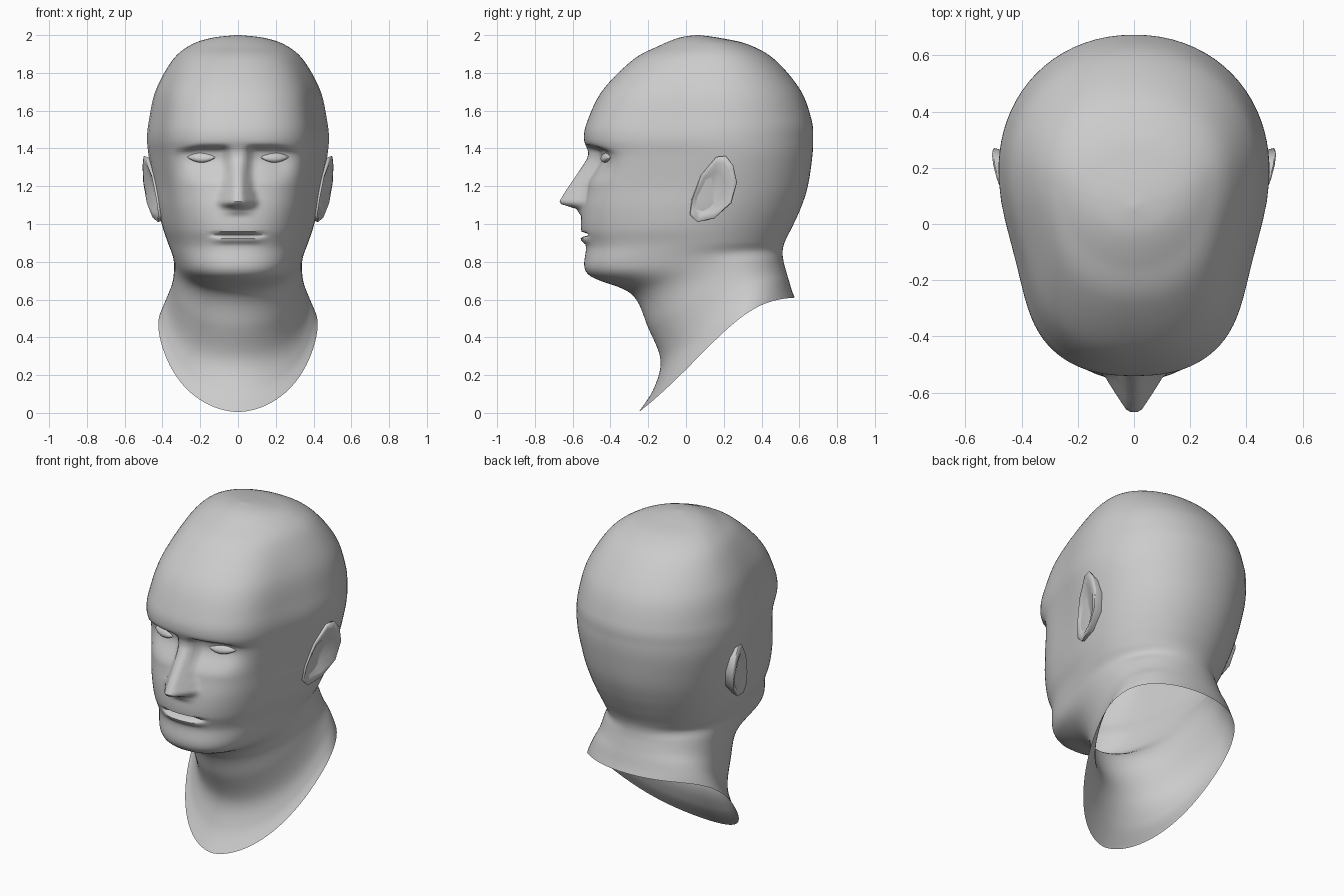
import bpy, bmesh, math
from mathutils import Vector

cube = bpy.data.objects.get("Cube")
if cube:
    bpy.data.objects.remove(cube, do_unlink=True)

clay = bpy.data.materials.new("grey_clay")
clay.use_nodes = True
clay.diffuse_color = (0.6, 0.6, 0.6, 1)
clay.node_tree.nodes["Principled BSDF"].inputs["Base Color"].default_value = clay.diffuse_color

# Head and neck sections: front z, back z, front y, back y, half width, front squareness
SECTIONS = [
    (2.0, 2.0, .05, .07, .01, 2),
    (1.985, 1.985, -.04, .18, .14, 2),
    (1.94, 1.95, -.15, .33, .25, 2),
    (1.87, 1.87, -.28, .47, .345, 2.2),
    (1.71, 1.71, -.44, .605, .435, 2.4),
    (1.55, 1.55, -.52, .665, .472, 2.5),
    (1.45, 1.45, -.54, .673, .482, 2.5),
    (1.35, 1.35, -.51, .668, .472, 2.5),
    (1.2, 1.2, -.525, .645, .445, 2.5),
    (1.08, 1.09, -.55, .61, .425, 2.4),
    (.97, .99, -.555, .565, .4, 2.3),
    (.88, .91, -.53, .525, .372, 2.3),
    (.735, .86, -.52, .512, .345, 2.3),
    (.63, .81, -.29, .515, .338, 2),
    (.45, .75, -.2, .53, .348, 2),
    (.28, .7, -.135, .545, .372, 2),
    (.13, .65, -.17, .56, .4, 1.9),
    (.005, .61, -.25, .575, .422, 1.78),
]
STEPS, HALF = 9, 48


def ramp(v, a, b):
    """Smooth step from a to b, either direction."""
    t = min(1, max(0, (v - a) / (b - a)))
    return t * t * (3 - 2 * t)


def lookup(v, pairs):
    """Piecewise linear value over descending keys."""
    if v >= pairs[0][0]:
        return pairs[0][1]
    for (a, p), (b, q) in zip(pairs, pairs[1:]):
        if v >= b:
            return p + (q - p) * (a - v) / (a - b)
    return pairs[-1][1]


def spline(rows, i, t):
    """Cubic blend between section i and the next."""
    a, b, c, d = (rows[min(max(k, 0), len(rows) - 1)] for k in range(i - 1, i + 3))
    return [q + .5 * t * (r - p + t * (2 * p - 5 * q + 4 * r - s + t * (3 * (q - r) + s - p)))
            for p, q, r, s in zip(a, b, c, d)]


def face_relief(x, z):
    """Depth added to the face: negative is forward."""
    # nose wedge
    high = lookup(z, [(1.39, 0), (1.35, .012), (1.27, .058), (1.18, .106), (1.12, .128),
                      (1.105, .115), (1.08, .03), (1.04, 0)])
    wide = lookup(z, [(1.4, .05), (1.2, .085), (1.12, .11), (1.04, .09)])
    shift = -high * min(1, max(0, 1.25 - 1.25 * x / wide))
    # eye sockets under a brow that drops towards the temples
    brow = z + .15 * max(0, x - .2)
    shift += .055 * ramp(brow, 1.425, 1.385) * ramp(z, 1.2, 1.35) * ramp(x, .03, .09) * ramp(x, .36, .2)
    # parted mouth and lower lip
    shift += .04 * ramp(x, .17, .05) * ramp(abs(z - .942), .014, .004)
    shift -= .016 * ramp(x, .165, .06) * ramp(abs(z - .92), .03, .008)
    return shift


def finish(name, bm, angle=40):
    bmesh.ops.recalc_face_normals(bm, faces=bm.faces)
    mesh = bpy.data.meshes.new(name)
    bm.to_mesh(mesh)
    bm.free()
    mesh.materials.append(clay)
    ob = bpy.data.objects.new(name, mesh)
    bpy.context.collection.objects.link(ob)
    bpy.ops.object.select_all(action='DESELECT')
    ob.select_set(True)
    bpy.context.view_layer.objects.active = ob
    bpy.ops.object.shade_smooth_by_angle(angle=math.radians(angle))
    mirror = ob.modifiers.new("mirror", 'MIRROR')
    mirror.use_clip = True


def bridge(bm, rings, closed):
    for r, s in zip(rings, rings[1:]):
        for k in range(len(r) - (0 if closed else 1)):
            m = (k + 1) % len(r)
            bm.faces.new((r[k], r[m], s[m], s[k]))


def head_ring(row):
    zf, zb, yf, yb, w, square = row
    yc = yf + (yb - yf) * .6
    points = []
    for k in range(HALF + 1):
        t = math.pi * (k / HALF) ** 1.4
        front = t < math.pi / 2
        n = square if front else 2.1
        x = w * max(0, math.sin(t)) ** (2 / n) if 0 < k < HALF else 0
        c = abs(math.cos(t)) ** (2 / n)
        y = yc - (yc - yf) * c if front else yc + (yb - yc) * c
        if front:  # flatten the temples and cheeks
            x *= 1 - .16 * max(0, square - 2) * math.sin(math.pi * c) ** 2
        u = min(1, max(0, (y - yf) / (yb - yf)))
        z = zf + (zb - zf) * (u + .17 * math.sin(math.pi * u ** 1.7))
        if y < -.2 and z > .8:
            y += face_relief(x, z)
        points.append((x, y, z))
    return points


# Head and open neck
bm = bmesh.new()
rings = []
for i in range(len(SECTIONS) - 1):
    for j in range(STEPS):
        rings.append(head_ring(spline(SECTIONS, i, j / STEPS)))
rings.append(head_ring(SECTIONS[-1]))
rings = [[bm.verts.new(p) for p in ring] for ring in rings]
bridge(bm, rings, False)
bm.faces.new(rings[0])
finish("head_and_neck", bm, 50)

# Ears: a flap that grows out of the head, flared at the back, around a shallow bowl
OUTLINE = [(.03, 1.13), (.08, 1.26), (.16, 1.355), (.21, 1.36), (.25, 1.31), (.27, 1.22),
           (.24, 1.11), (.15, 1.03), (.06, 1.01), (.02, 1.05)]
bm = bmesh.new()
rings = []
for scale, inset in ((.8, .1), (1, .005), (.97, 0), (.78, .003), (.5, .022)):
    ring = []
    for y, z in OUTLINE:
        rim = .457 + .25 * (y - .1) + .1 * (z - 1.2)
        ring.append(bm.verts.new((rim - inset, .15 + (y - .15) * scale, 1.19 + (z - 1.19) * scale)))
    rings.append(ring)
bridge(bm, rings, True)
bm.faces.new(rings[-1])
finish("ears", bm, 60)

# Almond eyes set into the sockets
bm = bmesh.new()
bmesh.ops.create_uvsphere(bm, u_segments=16, v_segments=10, radius=1)
for v in bm.verts:
    pinch = 1 - .5 * abs(v.co.x) ** 2
    v.co = Vector((.192 + .078 * v.co.x, -.415 + .03 * v.co.y + .02 * v.co.x + .012 * v.co.z,
                   1.355 + .03 * v.co.z * pinch))
finish("eyes", bm)
